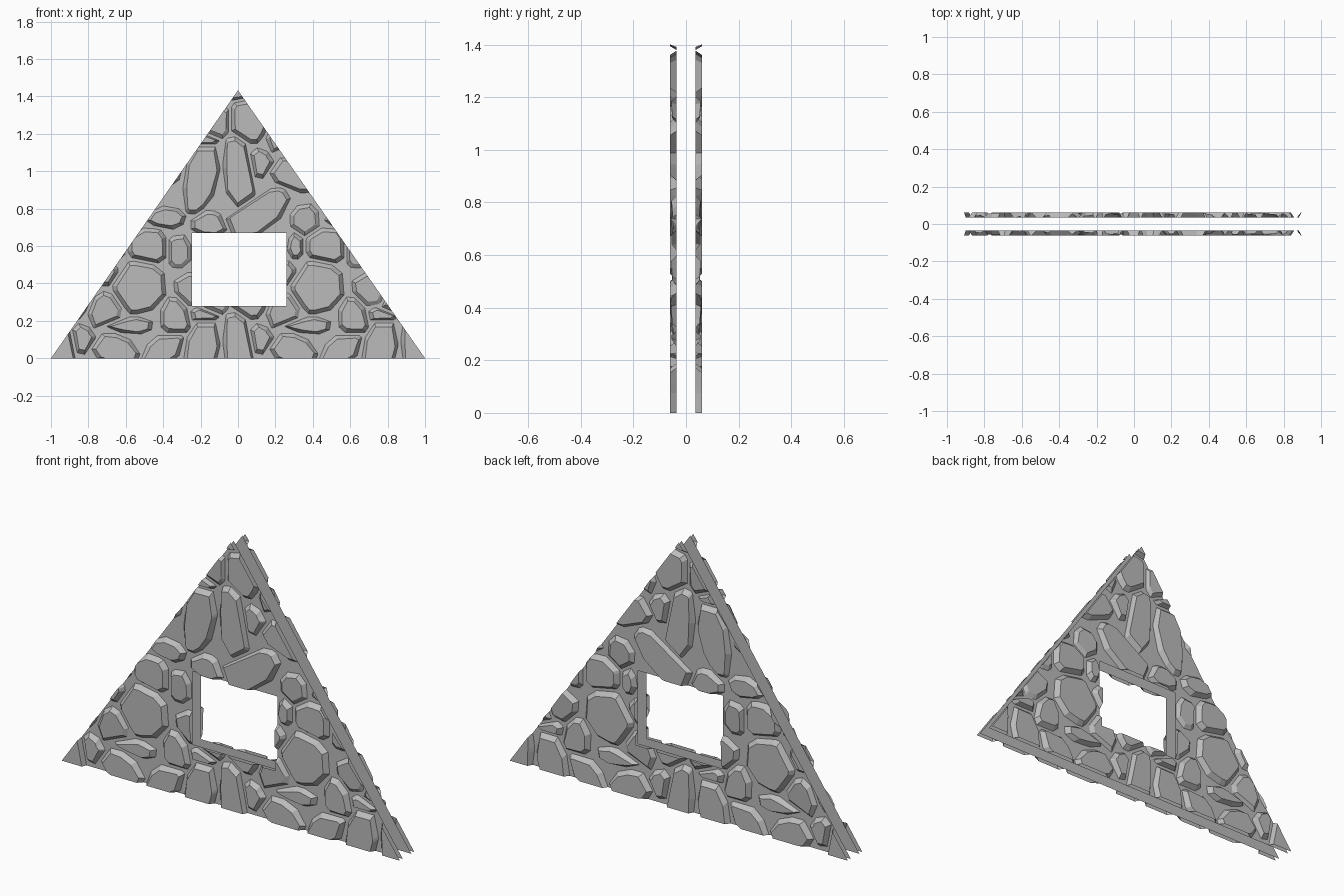
import bpy
import bmesh
import math
import random
from mathutils import Vector

random.seed(4)
cube = bpy.data.objects.get("Cube")
if cube:
    bpy.data.objects.remove(cube)

APEX = 1.433
TILE = Vector((0.952, 0.94))
BASE, FACE = 0.036, 0.061          # depth of the sheet and of the stone tops
GAP, CHAMFER = 0.016, 0.022
WINDOW = (-0.245, 0.26, 0.28, 0.67)  # left, right, bottom, top

# Stones of one repeating tile: x, z, half width, half height, turn in degrees
FLAT_STONES = [
    (0.12, 0.10, 0.07, 0.08, 0),
    (0.01, 0.05, 0.09, 0.20, 8),
    (-0.20, 0.02, 0.09, 0.20, -10),
    (0.30, 0.04, 0.14, 0.09, -25),
    (0.54, 0.04, 0.14, 0.08, 40),
    (0.37, 0.18, 0.13, 0.05, -5),
    (0.62, 0.22, 0.09, 0.11, 0),
    (0.77, 0.23, 0.09, 0.05, 10),
    (0.42, 0.38, 0.14, 0.14, 0),
    (-0.70, 0.45, 0.06, 0.07, 0),
    (-0.48, 0.60, 0.11, 0.10, 0),
    (-0.64, 0.60, 0.05, 0.07, 0),
    (-0.38, 0.75, 0.10, 0.06, 0),
    (-0.15, 0.72, 0.10, 0.07, 0),
    (0.10, 0.78, 0.20, 0.10, 33),
    (0.06, 1.27, 0.12, 0.13, 0),
    (0.00, 1.41, 0.06, 0.04, 0),
]
SLOPED_STONES = [
    (-0.71, 0.25, 0.09, 0.10, -20),
    (0.71, 0.37, 0.10, 0.09, 0),
    (-0.32, 0.57, 0.07, 0.09, 0),
    (0.36, 0.74, 0.08, 0.09, 0),
    (-0.11, 1.25, 0.07, 0.10, -15),
]


def outline(width, height, turn):
    """Rough eight-sided stone outline around its own centre."""
    turn = math.radians(turn)
    start = random.uniform(0.2, 0.5)
    points = []
    for k in range(8):
        a = start + k * math.tau / 8 + random.uniform(-0.1, 0.1)
        r = random.uniform(0.98, 1.12)
        p = Vector((width * r * math.cos(a), height * r * math.sin(a)))
        points.append(Vector((p.x * math.cos(turn) - p.y * math.sin(turn),
                              p.x * math.sin(turn) + p.y * math.cos(turn))))
    return points


def clip(poly, normal, limit):
    """Keep the part of a convex outline behind a line."""
    result = []
    for p, q in zip(poly, poly[1:] + poly[:1]):
        dp, dq = p.dot(normal) - limit, q.dot(normal) - limit
        if dp <= 0:
            result.append(p)
        if dp * dq < 0:
            result.append(p.lerp(q, dp / (dp - dq)))
    return result


def lay_stones():
    """Repeat the tile over the wall and trim neighbours apart."""
    placed = []
    for sloped, stones in ((False, FLAT_STONES), (True, SLOPED_STONES)):
        for x, z, *shape in stones:
            points = outline(*shape)
            for i in range(-2, 3):
                for j in range(-1, 2):
                    c = Vector((x + i * TILE.x, z + j * TILE.y))
                    if abs(c.x) < 1.3 and -0.4 < c.y < 1.7:
                        placed.append((c, [c + p for p in points], sloped))
    directions = [Vector((math.cos(k * math.tau / 32), math.sin(k * math.tau / 32)))
                  for k in range(32)]
    trimmed = []
    for c, poly, sloped in placed:
        cut = poly
        for other_c, other, _ in placed:
            if other is poly or (other_c - c).length > 0.5:
                continue
            # Best separating direction between the two outlines
            best = None
            for n in directions:
                edge = max(p.dot(n) for p in poly)
                space = min(p.dot(n) for p in other) - edge
                if best is None or space > best[0]:
                    best = (space, edge, n)
            space, edge, n = best
            if space < GAP:
                cut = clip(cut, n, edge + (space - GAP) / 2)
        if len(cut) > 2:
            trimmed.append((cut, sloped))
    return trimmed


def add_stone(bm, poly, sloped):
    """Raised stone with chamfered sides."""
    centre = sum(poly, Vector((0, 0))) / len(poly)
    low, high = [], []
    for p in poly:
        d = p - centre
        inner = centre + d * max(0.3, 1 - CHAMFER / max(d.length, 0.001))
        depth = FACE
        if sloped:
            fall = (d.x - d.y) / 0.2
            depth = FACE - 0.007 * max(0, min(2, 1 + fall))
        low.append(bm.verts.new((p.x, -BASE, p.y)))
        high.append(bm.verts.new((inner.x, -depth, inner.y)))
    bm.faces.new(high)
    for k in range(len(poly)):
        m = (k + 1) % len(poly)
        bm.faces.new((low[k], low[m], high[m], high[k]))


def cut_plane(bm, co, no, clear):
    bmesh.ops.bisect_plane(bm, geom=bm.verts[:] + bm.edges[:] + bm.faces[:],
                           dist=1e-5, plane_co=co, plane_no=no, clear_outer=clear)


def finish(bm, name):
    """Trim to the gable, cut the window and mirror to the back."""
    cut_plane(bm, (0, 0, 0), (0, 0, -1), True)
    for side in (-1, 1):
        cut_plane(bm, (0, 0, APEX), (side * APEX, 0, 1), True)
    left, right, bottom, top = WINDOW
    for x in (left, right):
        cut_plane(bm, (x, 0, 0), (1, 0, 0), False)
    for z in (bottom, top):
        cut_plane(bm, (0, 0, z), (0, 0, 1), False)
    inside = []
    for f in bm.faces:
        c = f.calc_center_median()
        if left < c.x < right and bottom < c.z < top:
            inside.append(f)
    bmesh.ops.delete(bm, geom=inside, context='FACES')
    mesh = bpy.data.meshes.new(name)
    bm.to_mesh(mesh)
    bm.free()
    mesh.materials.append(stone_grey)
    obj = bpy.data.objects.new(name, mesh)
    bpy.context.collection.objects.link(obj)
    mirror = obj.modifiers.new("Back side", 'MIRROR')
    mirror.use_axis = (False, True, False)
    mirror.use_mirror_merge = False


stone_grey = bpy.data.materials.new("stone grey")
stone_grey.use_nodes = True
colour = (0.5, 0.5, 0.5, 1)
stone_grey.diffuse_color = colour
stone_grey.node_tree.nodes["Principled BSDF"].inputs["Base Color"].default_value = colour

# Mortar sheet behind the stones
sheet = bmesh.new()
sheet.faces.new([sheet.verts.new((x, -BASE, z))
                 for x, z in ((-1, 0), (1, 0), (0, APEX))])
finish(sheet, "mortar_sheet")

# Stones
stones = bmesh.new()
for stone_outline, is_sloped in lay_stones():
    add_stone(stones, stone_outline, is_sloped)
finish(stones, "wall_stones")
